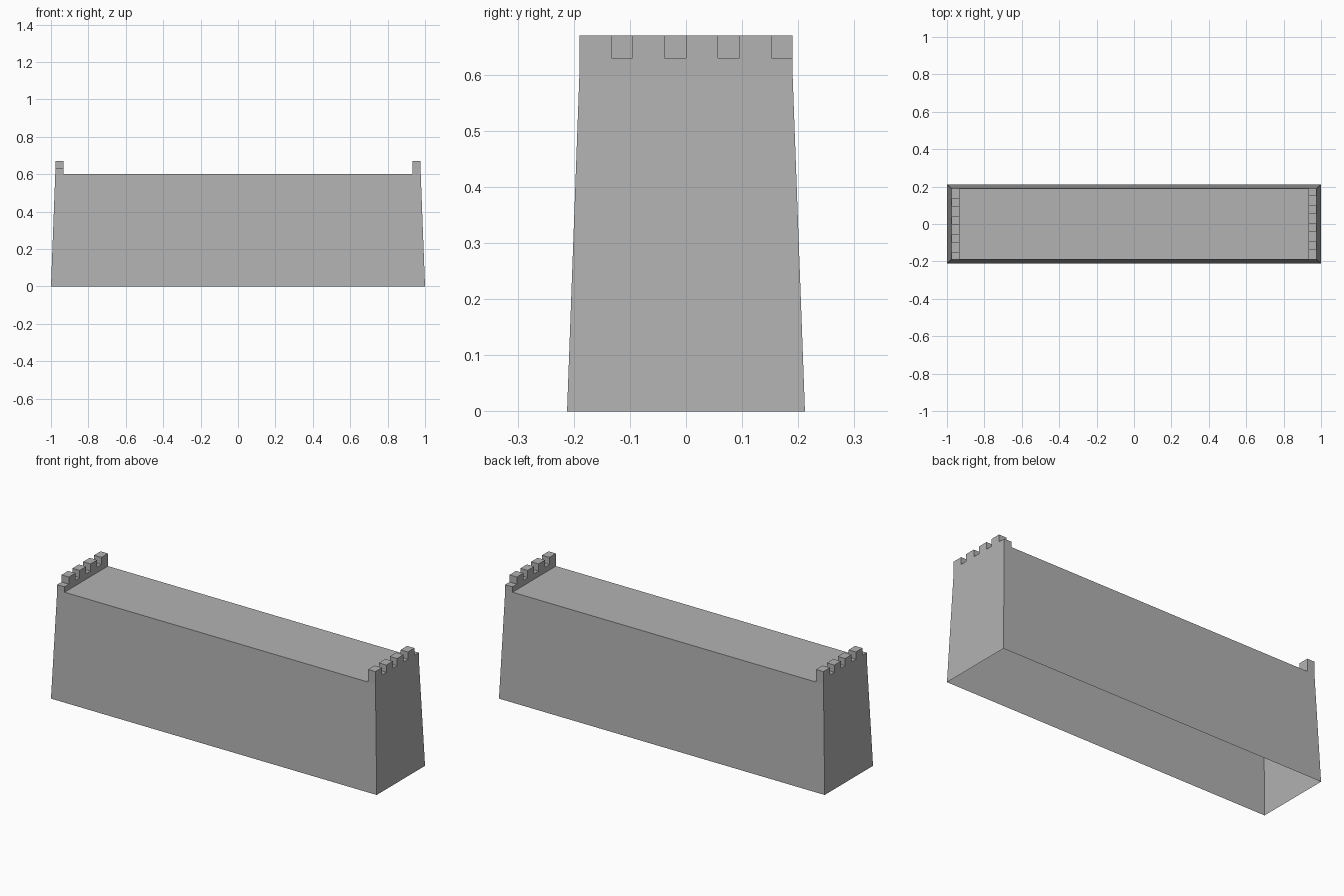
import bpy, bmesh

if "Cube" in bpy.data.objects:
    bpy.data.objects.remove(bpy.data.objects["Cube"])

stone = bpy.data.materials.new("grey stone")
stone.diffuse_color = (0.448, 0.448, 0.448, 1)
stone.use_nodes = True
stone.node_tree.nodes["Principled BSDF"].inputs["Base Color"].default_value = stone.diffuse_color

# main sizes
BX, BY = 1.0, 0.212      # half size at the ground
TX, TY = 0.977, 0.19     # half size at the walkway
DECK, SILL, TOP = 0.60, 0.63, 0.67
INNER = 0.932            # inner face of the end parapets


def finish(bm, name):
    bmesh.ops.recalc_face_normals(bm, faces=bm.faces)
    me = bpy.data.meshes.new(name)
    bm.to_mesh(me)
    bm.free()
    me.materials.append(stone)
    ob = bpy.data.objects.new(name, me)
    bpy.context.collection.objects.link(ob)
    return ob


# tapered wall block, open underneath
bm = bmesh.new()
corners = [(-1, -1), (1, -1), (1, 1), (-1, 1)]
low = [bm.verts.new((sx * BX, sy * BY, 0)) for sx, sy in corners]
high = [bm.verts.new((sx * TX, sy * TY, DECK)) for sx, sy in corners]
for i in range(4):
    j = (i + 1) % 4
    bm.faces.new((low[i], low[j], high[j], high[i]))
bm.faces.new(high)
finish(bm, "wall_block")


# crenellated end parapet: stepped profile in y-z, extruded along x
def parapet(name, side):
    step = 2 * TY / 4
    pts = [(-TY, DECK)]
    for i in range(4):
        a = -TY + i * step
        b = a + step * 0.6
        pts += [(a, TOP), (b, TOP), (b, SILL), (a + step, SILL)]
        if i < 3:
            pts.append((a + step, TOP))
            pts.pop()
    pts.append((TY, DECK))
    bm = bmesh.new()
    # the two ends are half-turn copies of each other
    outer = [bm.verts.new((side * TX, side * y, z)) for y, z in pts]
    inner = [bm.verts.new((side * INNER, side * y, z)) for y, z in pts]
    n = len(pts)
    for i in range(n - 1):
        bm.faces.new((outer[i], outer[i + 1], inner[i + 1], inner[i]))
    bm.faces.new(outer)
    bm.faces.new(inner)
    finish(bm, name)


parapet("right_parapet", 1)
parapet("left_parapet", -1)
